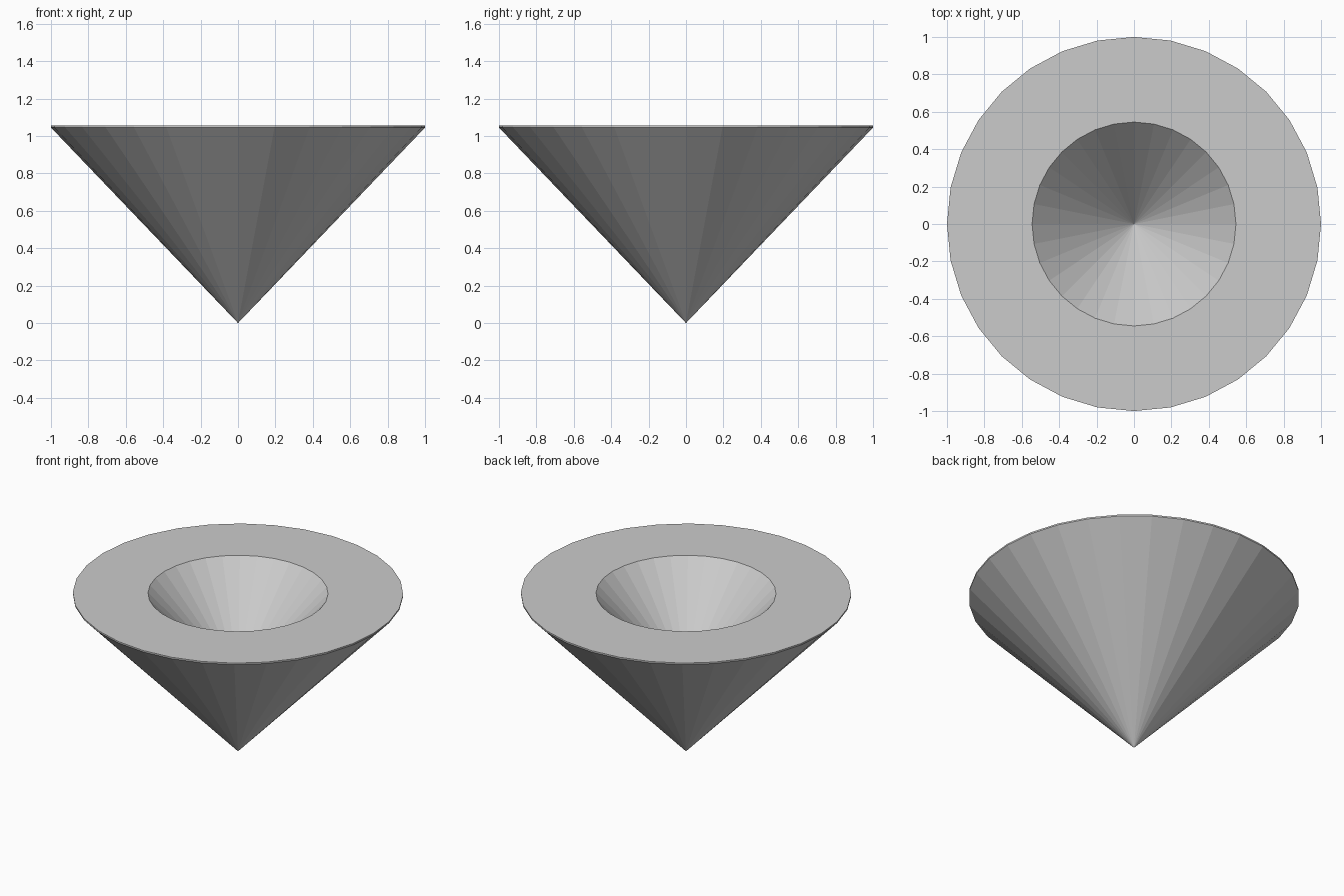
import bpy, bmesh
from math import cos, sin, tau

if "Cube" in bpy.data.objects:
    bpy.data.objects.remove(bpy.data.objects["Cube"])

SIDES = 32
TOP = 1.055

# Half profile (radius, height): outer tip, thin rim band, flat lip, inner tip
RINGS = [(1.0, TOP - 0.01), (1.0, TOP), (0.545, TOP)]
OUTER_TIP, INNER_TIP = 0.0, TOP - 0.575

bm = bmesh.new()
loops = [[bm.verts.new((r * cos(tau * i / SIDES), r * sin(tau * i / SIDES), z))
          for i in range(SIDES)] for r, z in RINGS]
outer_tip = bm.verts.new((0, 0, OUTER_TIP))
inner_tip = bm.verts.new((0, 0, INNER_TIP))

for i in range(SIDES):
    j = (i + 1) % SIDES
    # Outer cone wall
    bm.faces.new((outer_tip, loops[0][j], loops[0][i]))
    # Rim band and lip
    for a, b in zip(loops, loops[1:]):
        bm.faces.new((a[i], a[j], b[j], b[i]))
    # Conical hollow
    bm.faces.new((loops[-1][i], loops[-1][j], inner_tip))

bmesh.ops.recalc_face_normals(bm, faces=bm.faces)
mesh = bpy.data.meshes.new("hollow_cone")
bm.to_mesh(mesh)
bm.free()
bpy.context.collection.objects.link(bpy.data.objects.new("hollow_cone", mesh))
